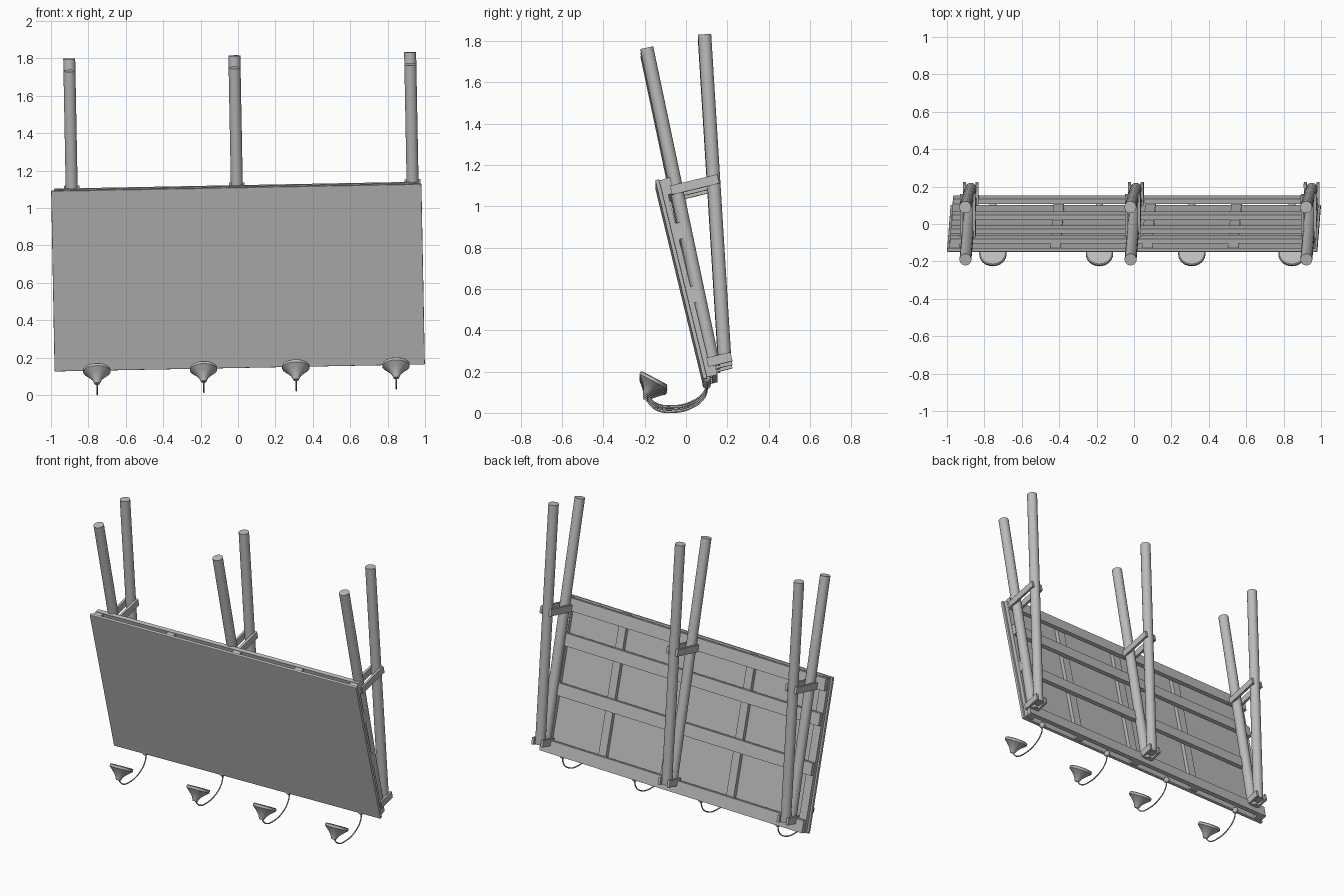
import bpy, bmesh
from math import radians
from mathutils import Matrix, Vector

cube = bpy.data.objects.get("Cube")
if cube:
    bpy.data.objects.remove(cube, do_unlink=True)

gray = bpy.data.materials.new("plain_gray")
gray.use_nodes = True
GRAY = (0.5, 0.5, 0.5, 1)
gray.diffuse_color = GRAY
gray.node_tree.nodes["Principled BSDF"].inputs["Base Color"].default_value = GRAY

# The whole sign leans sideways a little; the board also tips forward
MID = 0.626
T = Matrix.Translation
LEAN = T((0, 0, MID)) @ Matrix.Rotation(-0.019, 4, 'Y') @ T((0, 0, -MID))
TIP = Matrix.Rotation(radians(13.6), 4, 'X')
BOARD = LEAN @ T((0, -0.033, MID)) @ TIP


def finish(name, bm, matrix, smooth=False):
    bmesh.ops.recalc_face_normals(bm, faces=bm.faces)
    mesh = bpy.data.meshes.new(name)
    bm.to_mesh(mesh)
    bm.free()
    mesh.materials.append(gray)
    obj = bpy.data.objects.new(name, mesh)
    obj.matrix_world = matrix
    bpy.context.collection.objects.link(obj)
    if smooth:
        bpy.ops.object.select_all(action='DESELECT')
        obj.select_set(True)
        bpy.context.view_layer.objects.active = obj
        bpy.ops.object.shade_smooth_by_angle(angle=radians(35))
    return obj


def box(name, centre, size, matrix):
    bm = bmesh.new()
    bmesh.ops.create_cube(bm, size=1)
    bmesh.ops.scale(bm, vec=size, verts=bm.verts)
    return finish(name, bm, matrix @ T(centre))


def pole(name, bottom, top, radius):
    a, b = Vector(bottom), Vector(top)
    bm = bmesh.new()
    bmesh.ops.create_cone(bm, cap_ends=True, segments=24, radius1=radius,
                          radius2=radius, depth=(b - a).length)
    turn = (b - a).to_track_quat('Z', 'Y').to_matrix().to_4x4()
    return finish(name, bm, LEAN @ T((a + b) / 2) @ turn, True)


def lathe(name, profile, matrix):
    bm = bmesh.new()
    verts = [bm.verts.new((r, 0, z)) for r, z in profile]
    edges = [bm.edges.new(pair) for pair in zip(verts, verts[1:])]
    bmesh.ops.spin(bm, geom=verts + edges, axis=(0, 0, 1), cent=(0, 0, 0),
                   angle=radians(360), steps=32)
    bmesh.ops.remove_doubles(bm, verts=bm.verts, dist=0.0001)
    return finish(name, bm, matrix, True)


# Sign face with softened edges
panel = box("sign_panel", (0, 0.01, 0), (1.98, 0.02, 0.992), BOARD)
bevel = panel.modifiers.new("soft_edge", 'BEVEL')
bevel.width = 0.004
bevel.segments = 2

# Upright battens, then horizontal rails behind them
for u in (-0.95, -0.41, 0.08, 0.54, 0.95):
    box("batten", (u, 0.033, 0), (0.055, 0.026, 0.98), BOARD)
for v in (0.453, 0.23, -0.085, -0.45):
    box("rail", (0, 0.059, v), (1.95, 0.026, 0.08), BOARD)

# Pole pairs with planks clamped on both sides
R = 0.032
for u in (-0.88, 0.003, 0.943):
    pole("front_pole", (u, 0.135, 0.205), (u, -0.19, 1.75), R)
    pole("back_pole", (u, 0.188, 0.235), (u, 0.09, 1.815), R)
    for side in (-1, 1):
        for name, y, z, length in (("upper_brace", 0.042, 1.087, 0.235),
                                   ("lower_brace", 0.162, 0.24, 0.12)):
            box(name, (0, 0, 0), (0.016, length, 0.045),
                LEAN @ T((u + side * (R + 0.002), y, z)) @ TIP)

# Flood lamps on curved arms below the board
LAMP = [(0, 0.004), (0.068, 0.004), (0.073, 0), (0.073, -0.014), (0.05, -0.034),
        (0.027, -0.058), (0.014, -0.085), (0, -0.085)]
ARM = [(-0.193, 0.08), (-0.15, 0.033), (-0.065, 0.018), (0.03, 0.04),
       (0.09, 0.09), (0.105, 0.145)]
for u in (-0.764, -0.194, 0.3, 0.836):
    lathe("lamp", LAMP, LEAN @ T((u, -0.155, 0.15)) @ Matrix.Rotation(radians(-28), 4, 'X'))
    curve = bpy.data.curves.new("lamp_arm", 'CURVE')
    curve.dimensions = '3D'
    curve.bevel_depth = 0.004
    curve.bevel_resolution = 2
    curve.use_fill_caps = True
    spline = curve.splines.new('BEZIER')
    spline.bezier_points.add(len(ARM) - 1)
    for point, (y, z) in zip(spline.bezier_points, ARM):
        point.co = (0, y, z)
        point.handle_left_type = point.handle_right_type = 'AUTO'
    curve.materials.append(gray)
    arm = bpy.data.objects.new("lamp_arm", curve)
    arm.matrix_world = LEAN @ T((u, 0, 0))
    bpy.context.collection.objects.link(arm)
    # Round mount where the arm meets the bottom rail
    bm = bmesh.new()
    bmesh.ops.create_uvsphere(bm, u_segments=16, v_segments=10, radius=0.02)
    finish("arm_mount", bm, LEAN @ T((u, 0.1, 0.15)), True)
